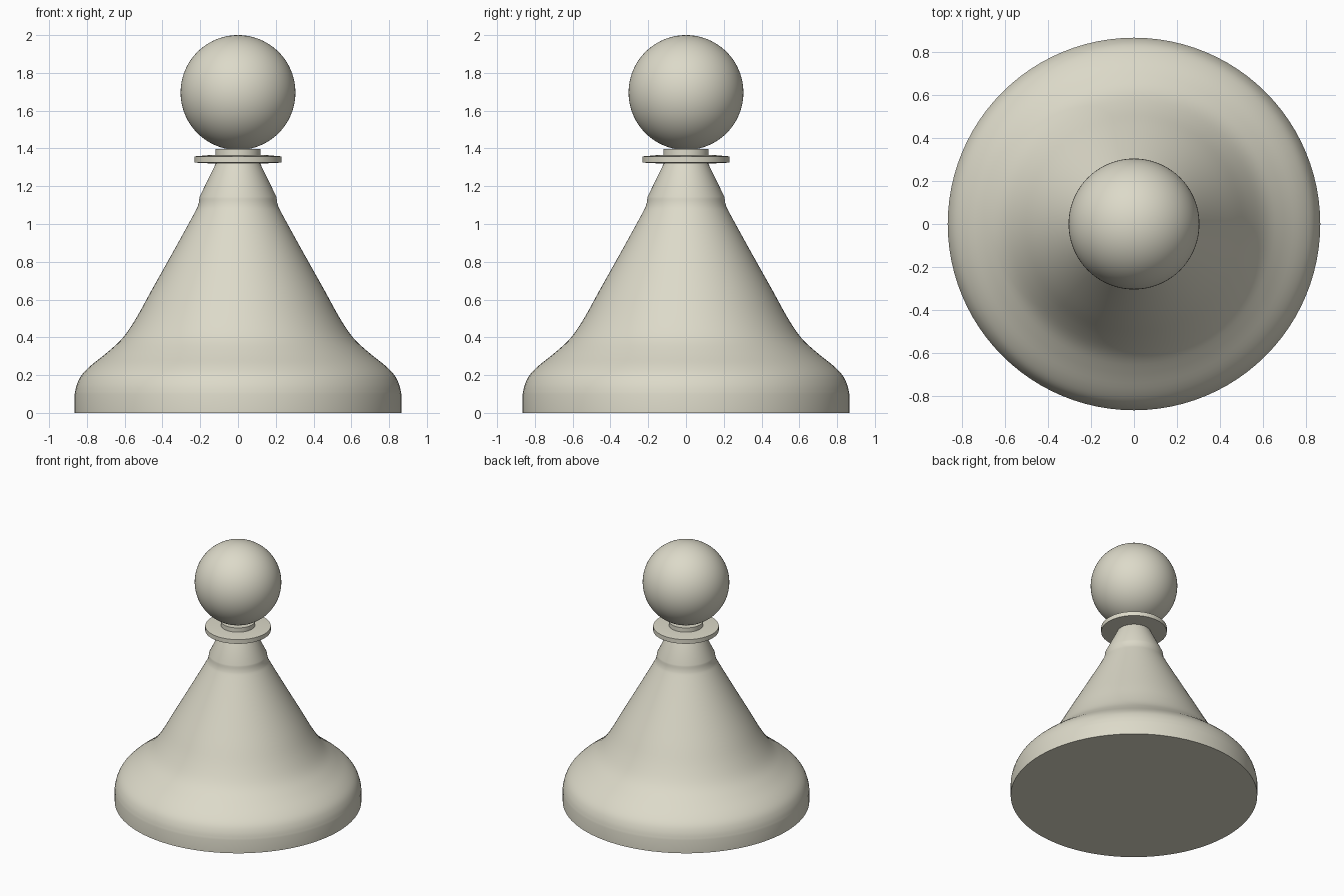
import bpy, bmesh, math
from mathutils import Vector

if "Cube" in bpy.data.objects:
    bpy.data.objects.remove(bpy.data.objects["Cube"])

ivory = bpy.data.materials.new("warm ivory")
ivory.diffuse_color = (0.72, 0.70, 0.585, 1)
ivory.use_nodes = True
ivory.node_tree.nodes["Principled BSDF"].inputs["Base Color"].default_value = ivory.diffuse_color


def finish(obj, angle=30):
    obj.data.materials.append(ivory)
    bpy.ops.object.select_all(action='DESELECT')
    obj.select_set(True)
    bpy.context.view_layer.objects.active = obj
    bpy.ops.object.shade_smooth_by_angle(angle=math.radians(angle))


def spline(pts, steps=4):
    """Catmull-Rom curve through (radius, z) points."""
    p = [Vector(q) for q in pts]
    p = [2 * p[0] - p[1]] + p + [2 * p[-1] - p[-2]]
    out = []
    for a, b, c, d in zip(p, p[1:], p[2:], p[3:]):
        for i in range(steps):
            t = i / steps
            out.append(0.5 * (2 * b + (c - a) * t + (2 * a - 5 * b + 4 * c - d) * t * t
                              + (3 * b - a - 3 * c + d) * t ** 3))
    return [tuple(v) for v in out] + [tuple(p[-2])]


def lathe(name, profile, sides=96, angle=30):
    """Closed solid of revolution from a bottom-to-top profile."""
    bm = bmesh.new()
    rings = [[bm.verts.new((r * math.cos(2 * math.pi * i / sides),
                            r * math.sin(2 * math.pi * i / sides), z))
              for i in range(sides)] for r, z in profile]
    for lo, hi in zip(rings, rings[1:]):
        for i in range(sides):
            j = (i + 1) % sides
            bm.faces.new((lo[i], lo[j], hi[j], hi[i]))
    bm.faces.new(rings[0][::-1])
    bm.faces.new(rings[-1])
    mesh = bpy.data.meshes.new(name)
    bm.to_mesh(mesh)
    bm.free()
    obj = bpy.data.objects.new(name, mesh)
    bpy.context.collection.objects.link(obj)
    finish(obj, angle)


# Flared base and conical body, ending in the shoulder below the neck
curve = spline([(0.865, 0.10), (0.853, 0.15), (0.828, 0.20), (0.78, 0.25),
                (0.695, 0.318), (0.612, 0.395), (0.54, 0.50), (0.46, 0.645),
                (0.345, 0.85), (0.235, 1.05), (0.211, 1.10), (0.203, 1.145)])
lathe("body", [(0.865, 0.0)] + curve + [(0.115, 1.325)], angle=22)

# Thin collar disc and the short neck ring above it
lathe("collar_disc", [(0.11, 1.319), (0.23, 1.325), (0.23, 1.358), (0.16, 1.364)])
lathe("neck_ring", [(0.12, 1.34), (0.12, 1.397)])

# Ball head
bpy.ops.mesh.primitive_uv_sphere_add(segments=96, ring_count=48, radius=0.304,
                                     location=(0, 0, 1.696))
head = bpy.context.object
head.name = "ball_head"
finish(head)
